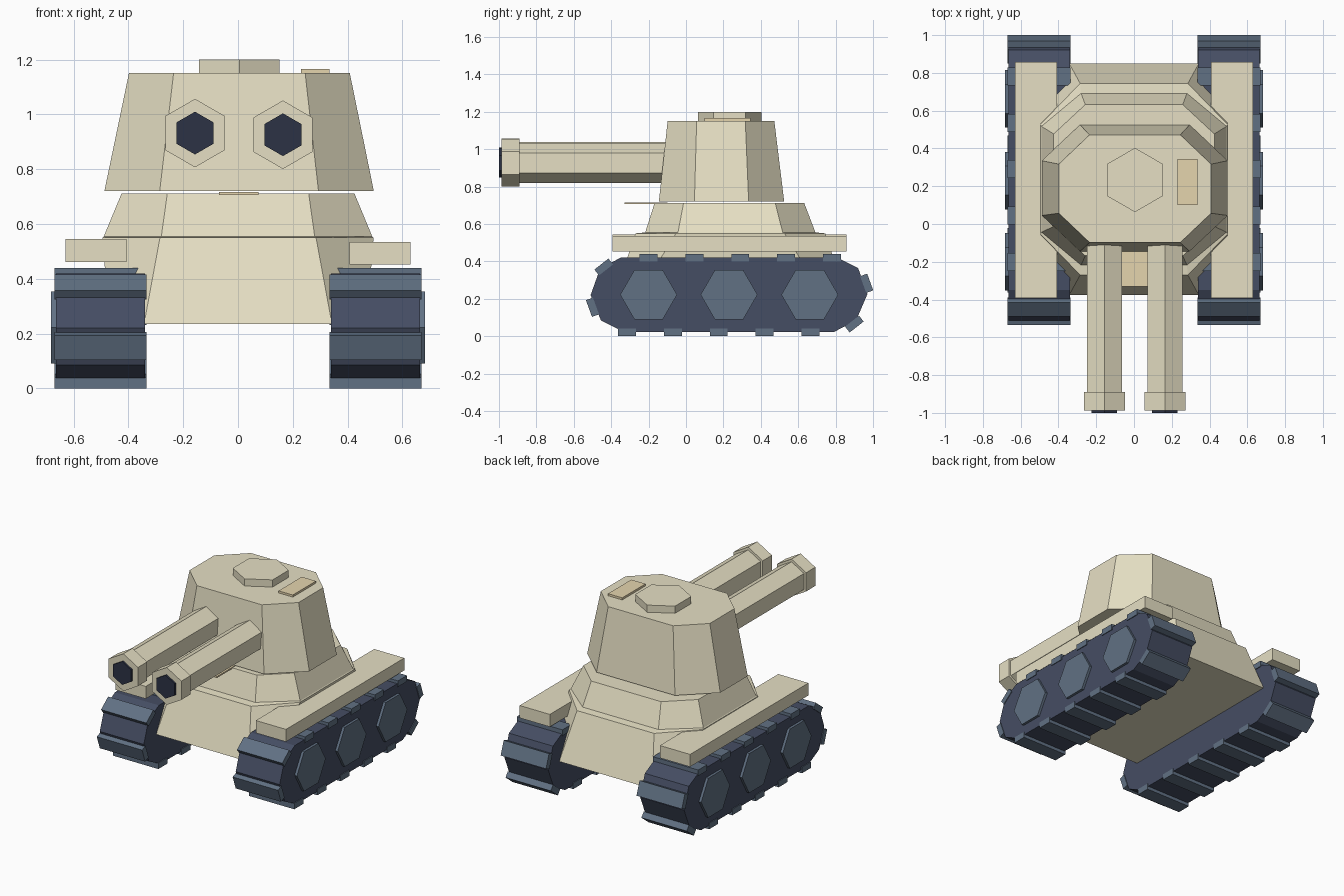
import bpy, bmesh
from math import sin, cos, radians, tau

if "Cube" in bpy.data.objects:
    bpy.data.objects.remove(bpy.data.objects["Cube"])


def material(name, rgb):
    m = bpy.data.materials.new(name)
    m.diffuse_color = (*rgb, 1)
    m.use_nodes = True
    m.node_tree.nodes["Principled BSDF"].inputs["Base Color"].default_value = m.diffuse_color
    return m


SAND = material("sand", (0.79, 0.74, 0.55))
PANEL = material("panel", (0.78, 0.66, 0.42))
RUBBER = material("rubber", (0.06, 0.075, 0.125))
STEEL = material("steel", (0.12, 0.165, 0.23))
DARK = material("dark", (0.025, 0.032, 0.06))


def skin(name, stacks, mat):
    """One object from stacks of rings; each stack is bridged and capped."""
    bm = bmesh.new()
    for rings in stacks:
        loops = [[bm.verts.new(p) for p in ring] for ring in rings]
        n = len(loops[0])
        for a, b in zip(loops, loops[1:]):
            for i in range(n):
                j = (i + 1) % n
                bm.faces.new((a[i], a[j], b[j], b[i]))
        bm.faces.new(loops[0][::-1])
        bm.faces.new(loops[-1])
    bmesh.ops.recalc_face_normals(bm, faces=bm.faces)
    mesh = bpy.data.meshes.new(name)
    bm.to_mesh(mesh)
    bm.free()
    mesh.materials.append(mat)
    ob = bpy.data.objects.new(name, mesh)
    bpy.context.collection.objects.link(ob)
    return ob


def prism(points, axis, start, end):
    """Two rings: a 2D outline swept along one axis."""
    place = {"x": lambda p, t: (t, p[0], p[1]),
             "y": lambda p, t: (p[0], t, p[1]),
             "z": lambda p, t: (p[0], p[1], t)}[axis]
    return [[place(p, t) for p in points] for t in (start, end)]


def hexagon(u, v, r, start_angle=0.0):
    return [(u + r * cos(start_angle + tau * i / 6),
             v + r * sin(start_angle + tau * i / 6)) for i in range(6)]


def rect(u0, u1, v0, v1):
    return [(u0, v0), (u1, v0), (u1, v1), (u0, v1)]


def tilted_rect(u, v, w, h, degrees):
    c, s = cos(radians(degrees)), sin(radians(degrees))
    return [(u + a * c - b * s, v + a * s + b * c)
            for a, b in rect(-w / 2, w / 2, -h / 2, h / 2)]


def octagon(z, cx, cy, half_x, flat_x, half_y, flat_y):
    quarter = [(half_x, flat_y), (flat_x, half_y)]
    pts = quarter + [(-x, y) for x, y in quarter[::-1]]
    pts += [(-x, -y) for x, y in pts]
    return [(cx + x, cy + y, z) for x, y in pts]


# Hull: sloped lower body, small ledge, sloped upper body
skin("hull", [[octagon(0.235, 0, 0.237, 0.47, 0.343, 0.613, 0.485),
               octagon(0.55, 0, 0.237, 0.495, 0.285, 0.507, 0.29),
               octagon(0.555, 0, 0.237, 0.49, 0.28, 0.455, 0.28),
               octagon(0.712, 0, 0.232, 0.425, 0.258, 0.40, 0.245)]], SAND)

# Turret with roof hatch and panels
skin("turret", [[octagon(0.72, 0.004, 0.19, 0.492, 0.29, 0.335, 0.145),
                 octagon(1.152, 0.005, 0.187, 0.403, 0.24, 0.285, 0.13)]], SAND)
skin("roof_hatch", [prism(hexagon(0.005, 0.233, 0.17, tau / 4), "z", 1.14, 1.2)], SAND)
skin("roof_panel", [prism(rect(0.23, 0.335, 0.10, 0.345), "z", 1.145, 1.166)], PANEL)
skin("front_panel", [prism(rect(-0.07, 0.075, -0.33, -0.1), "z", 0.706, 0.716)], PANEL)

# Twin guns
for side, x, z in (("left", -0.157, 0.932), ("right", 0.164, 0.926)):
    def tube(r, y0, y1):
        return [prism(hexagon(x, z, r, tau / 4), "y", y0, y1)]
    skin(f"{side}_barrel", tube(0.107, -0.9, 0.02), SAND)
    skin(f"{side}_muzzle", tube(0.125, -0.987, -0.89), SAND)
    skin(f"{side}_bore", tube(0.078, -1.0, -0.97), DARK)

# Running gear
belt = [(-0.51, 0.22), (-0.46, 0.36), (-0.35, 0.42), (0.81, 0.42), (0.92, 0.365),
        (0.97, 0.225), (0.91, 0.085), (0.79, 0.022), (-0.33, 0.022), (-0.455, 0.085)]
cleats = [(-0.2 + 0.245 * i, 0.42, 0) for i in range(5)]
cleats += [(-0.315 + 0.245 * i, 0.02, 0) for i in range(5)]
cleats += [(-0.44, 0.37, 38), (-0.5, 0.155, -70), (0.966, 0.283, -70), (0.9, 0.065, 38)]

for side, s in (("left", -1), ("right", 1)):
    skin(f"{side}_track", [prism(belt, "x", s * 0.34, s * 0.665)], RUBBER)
    skin(f"{side}_track_cleats",
         [prism(tilted_rect(y, z, 0.095, 0.04, a), "x", s * 0.335, s * 0.67)
          for y, z, a in cleats], STEEL)
    skin(f"{side}_wheels",
         [prism(hexagon(y, 0.222, 0.152), "x", s * 0.64, s * 0.682)
          for y in (-0.2, 0.23, 0.662)], STEEL)
    lift = 0.01 if s < 0 else 0
    skin(f"{side}_fender",
         [prism(rect(-0.393, 0.857, 0.452 + lift, 0.535 + lift), "x", s * 0.407, s * 0.63)], SAND)
